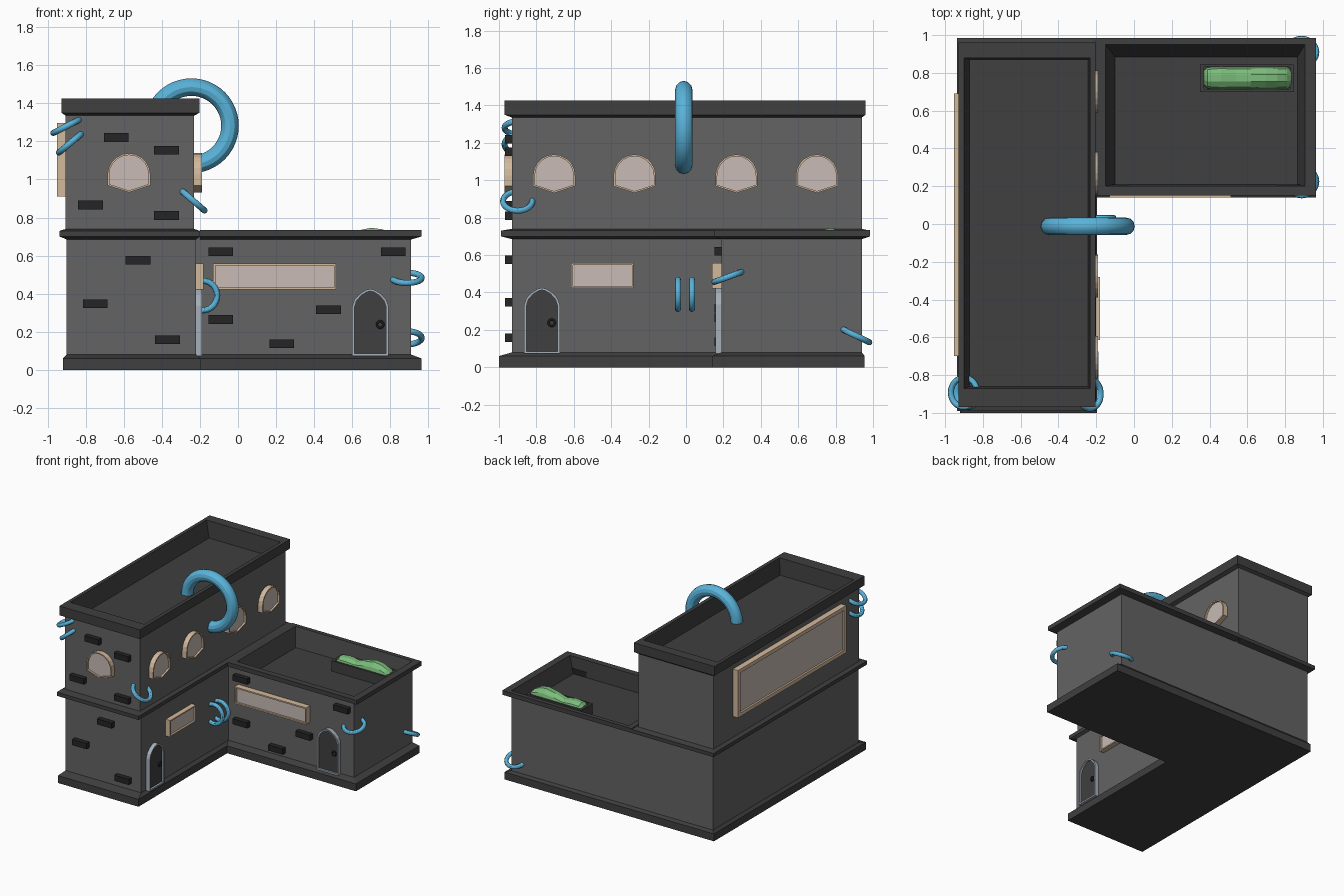
import bpy, bmesh
from math import sin, cos, pi, radians

if "Cube" in bpy.data.objects:
    bpy.data.objects.remove(bpy.data.objects["Cube"])


def material(name, r, g, b):
    m = bpy.data.materials.new(name)
    m.diffuse_color = (r, g, b, 1)
    m.use_nodes = True
    m.node_tree.nodes["Principled BSDF"].inputs["Base Color"].default_value = m.diffuse_color
    return m


WALL = material("wall_grey", .125, .125, .125)
TRIM = material("dark_trim", .05, .05, .05)
BRICK = material("brick_dark", .018, .018, .018)
BLUE = material("ring_blue", .10, .45, .70)
BEIGE = material("frame_beige", .65, .48, .33)
GLASS = material("pane", .58, .50, .46)
STEEL = material("door_frame_grey", .38, .44, .50)
GREEN = material("leaf_green", .20, .50, .20)


def finish(name, bm, *mats):
    bmesh.ops.recalc_face_normals(bm, faces=bm.faces)
    me = bpy.data.meshes.new(name)
    bm.to_mesh(me)
    bm.free()
    for m in mats:
        me.materials.append(m)
    ob = bpy.data.objects.new(name, me)
    bpy.context.collection.objects.link(ob)
    return ob


def loft(name, rings, mats, top=True, bottom=True, last_mat=0):
    """Skin a stack of equal-length point rings."""
    bm = bmesh.new()
    vs = [[bm.verts.new(p) for p in r] for r in rings]
    n = len(vs[0])
    for a, b in zip(vs, vs[1:]):
        for i in range(n):
            j = (i + 1) % n
            bm.faces.new((a[i], a[j], b[j], b[i]))
    if bottom:
        bm.faces.new(vs[0][::-1])
    if top:
        bm.faces.new(vs[-1]).material_index = last_mat
    return finish(name, bm, *mats)


def rect(z, x0, y0, x1, y1):
    return [(x0, y0, z), (x1, y0, z), (x1, y1, z), (x0, y1, z)]


def ell(z, x0, y0, xn, yn, x1, y1):
    return [(x0, y0, z), (xn, y0, z), (xn, yn, z), (x1, yn, z), (x1, y1, z), (x0, y1, z)]


# Plinth and lower walls, both L-shaped
foot = (-.92, -1.0, -.195, .14, .963, .955)
wall = (-.90, -.93, -.22, .19, .91, .94)
loft("plinth", [ell(0, *foot), ell(.06, *foot), ell(.08, *wall)], [TRIM])
loft("lower_walls", [ell(.06, *wall), ell(.70, *wall)], [WALL], top=False)

# Ledge round the tall wing, and the sunken roof of the low wing
ledge = (-.937, -.99, -.20, .985)
loft("tall_wing_ledge", [rect(.685, -.90, -.93, -.22, .94), rect(.70, *ledge),
                         rect(.73, *ledge), rect(.74, -.905, -.93, -.23, .94)], [TRIM])
rim = (-.20, .15, .963, .985)
loft("low_wing_roof", [rect(.685, -.20, .19, .91, .94), rect(.70, *rim), rect(.735, *rim),
                       rect(.735, -.15, .20, .905, .95), rect(.60, -.10, .21, .865, .885)],
     [TRIM], bottom=False)

# Upper storey and its parapet roof
up = (-.905, -.93, -.23, .94)
cap = (-.928, -.97, -.203, .96)
loft("upper_walls", [rect(.735, *up), rect(1.35, *up)], [WALL], top=False, bottom=False)
loft("tall_wing_roof", [rect(1.335, *up), rect(1.35, *cap), rect(1.425, *cap),
                        rect(1.425, -.90, -.87, -.233, .88),
                        rect(1.29, -.87, -.86, -.243, .87)], [TRIM], bottom=False)

# Wall planes: map (along, outward, height) to world space
def lower_front(u, d, z): return (u, -.93 - d, z)
def wing_front(u, d, z): return (u, .19 - d, z)
def lower_side(u, d, z): return (-.22 + d, u, z)
def upper_side(u, d, z): return (-.23 + d, u, z)
def left_side(u, d, z): return (-.905 - d, u, z)


def panel(name, plane, u, z, outline, depth, frame, mats):
    """Raised frame with a recessed pane; outline is centred on (0, 0)."""
    hw = max(p[0] for p in outline)
    hh = max(abs(p[1]) for p in outline)
    inner = [(a * (hw - frame) / hw, b * (hh - frame) / hh) for a, b in outline]

    def ring(pts, d):
        return [plane(u + a, d, z + b) for a, b in pts]
    return loft(name, [ring(outline, -.02), ring(outline, depth), ring(inner, depth),
                       ring(inner, depth - .015)], mats, last_mat=1)


def box_outline(w, h):
    return [(-w / 2, -h / 2), (w / 2, -h / 2), (w / 2, h / 2), (-w / 2, h / 2)]


# Windows
W = .113
arch = [(0, -.103), (W, -.066)] + \
       [(W * cos(pi * i / 10), -.01 + W * sin(pi * i / 10)) for i in range(11)] + [(-W, -.066)]
wood = [BEIGE, GLASS]
panel("front_arched_window", lower_front, -.573, 1.035, arch, .04, .010, wood)
for i, y in enumerate((-.705, -.275, .27, .70)):
    panel(f"side_arched_window_{i + 1}", upper_side, y, 1.035, arch, .04, .010, wood)
panel("side_window", lower_side, -.447, .49, box_outline(.335, .135), .04, .010, wood)
panel("wing_window", wing_front, .192, .49, box_outline(.645, .137), .05, .011, wood)
panel("large_left_window", left_side, -.005, 1.103, box_outline(1.39, .385), .047, .03, wood)

# Doors with round handles
half = [(.095, -.177), (.095, .085), (.083, .12), (.055, .15), (.022, .17)]
door = half + [(0, .175)] + [(-a, b) for a, b in half[::-1]]


def torus(name, loc, rot, major, minor, mat, seg=32):
    bpy.ops.mesh.primitive_torus_add(location=loc, rotation=[radians(a) for a in rot],
                                     major_radius=major, minor_radius=minor,
                                     major_segments=seg, minor_segments=12)
    ob = bpy.context.object
    ob.name = name
    ob.data.materials.append(mat)
    bpy.ops.object.shade_smooth_by_angle()


for name, plane, u, rot in (("wing", wing_front, .695, (90, 0, 0)),
                            ("side", lower_side, -.77, (0, 90, 0))):
    panel(name + "_door", plane, u, .25, door, .032, .012, [STEEL, TRIM])
    torus(name + "_door_handle", plane(u + .052, .022, .238), rot, .017, .006, BRICK, 16)

# Protruding bricks
bricks = {lower_front: [(-.64, 1.22), (-.375, 1.153), (-.775, .866), (-.375, .81),
                        (-.525, .575), (-.75, .347), (-.37, .158)],
          wing_front: [(-.09, .62), (.815, .62), (.475, .315), (-.09, .265), (.23, .137)]}
for plane, spots in bricks.items():
    for u, z in spots:
        pts = box_outline(.13, .046)
        loft("brick", [[plane(u + a, d, z + b) for a, b in pts] for d in (-.02, .038)], [BRICK])

# Blue rings hooked through the walls
torus("large_ring", (-.245, -.012, 1.282), (90, 0, 0), .203, .046, BLUE, 48)
for loc, rot in (((-.90, -.892, 1.28), (0, -27, 0)),
                 ((-.88, -.892, 1.192), (0, -40, 0)),
                 ((-.235, -.90, .888), (0, 41, 0)),
                 ((-.187, -.043, .39), (90, 0, 0)),
                 ((-.187, .032, .39), (90, 0, 0)),
                 ((.887, .225, .483), (20, 0, 0)),
                 ((.887, .91, .168), (-26, 0, 0))):
    torus("small_ring", loc, rot, .078, .016, BLUE)

# Roof planter and bush
loft("planter", [rect(.59, .35, .70, .845, .845), rect(.685, .35, .70, .845, .845),
                 rect(.685, .37, .715, .825, .83), rect(.65, .37, .715, .825, .83)], [TRIM])
bush = []
for x, top, w in ((.37, .69, .04), (.39, .712, .056), (.46, .718, .062), (.54, .705, .058),
                  (.62, .73, .06), (.70, .746, .062), (.76, .738, .06), (.81, .715, .058),
                  (.835, .69, .042)):
    bush.append([(x, .773 + w * cos(2 * pi * i / 10),
                  .665 + (top - .665 if sin(2 * pi * i / 10) > 0 else .03) * sin(2 * pi * i / 10) * 1.05)
                 for i in range(10)])
loft("bush", bush, [GREEN])
